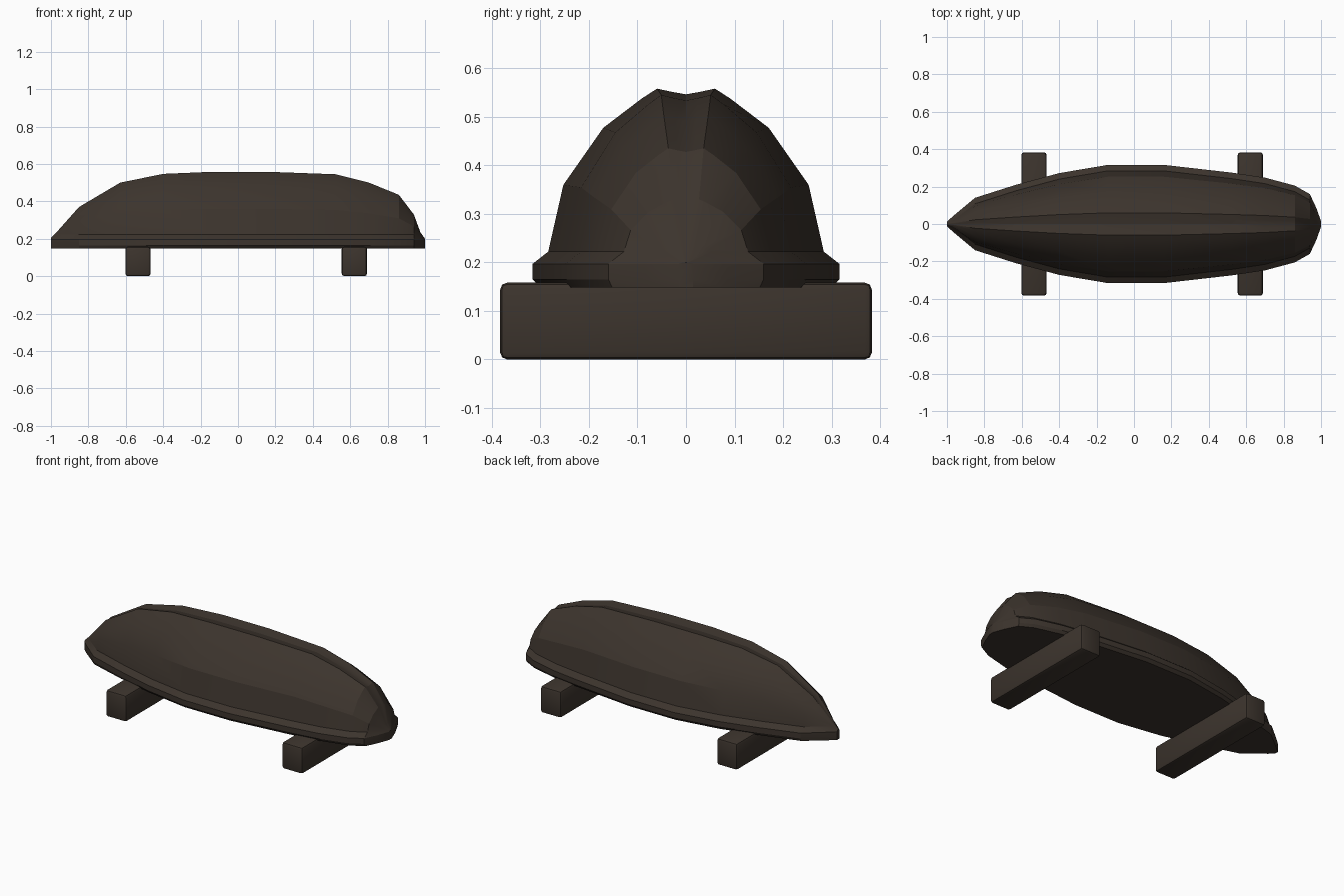
import bpy
import bmesh

cube = bpy.data.objects.get("Cube")
if cube:
    bpy.data.objects.remove(cube, do_unlink=True)

wood = bpy.data.materials.new("dark brown wood")
wood.use_nodes = True
colour = (0.045, 0.034, 0.026, 1)
wood.diffuse_color = colour
wood.node_tree.nodes["Principled BSDF"].inputs["Base Color"].default_value = colour


def finish(bm, name):
    bmesh.ops.recalc_face_normals(bm, faces=bm.faces)
    mesh = bpy.data.meshes.new(name)
    bm.to_mesh(mesh)
    bm.free()
    mesh.materials.append(wood)
    obj = bpy.data.objects.new(name, mesh)
    bpy.context.collection.objects.link(obj)
    return obj


def smooth(obj, angle):
    bpy.ops.object.select_all(action='DESELECT')
    obj.select_set(True)
    bpy.context.view_layer.objects.active = obj
    bpy.ops.object.shade_smooth_by_angle(angle=angle)


# Upturned hull: stations along the length (x, half width, ridge height)
BOTTOM, RAIL_TOP = 0.148, 0.222
stations = [
    (-1, 0.012, 0.205), (-0.97, 0.04, 0.235), (-0.85, 0.14, 0.37),
    (-0.63, 0.21, 0.5), (-0.4, 0.272, 0.547), (-0.14, 0.316, 0.558),
    (0.16, 0.316, 0.558), (0.52, 0.275, 0.545), (0.7, 0.248, 0.5),
    (0.86, 0.205, 0.435), (0.94, 0.16, 0.33), (0.975, 0.085, 0.235),
    (1, 0.015, 0.2),
]
# Shell section as fractions of width and height, ending in the keel groove
shell = [(0.89, 0.41), (0.6, 0.76), (0.32, 0.94), (0.21, 1.0), (0.1, 0.98)]


def section(width, height):
    """Half section from the rail underside up to the groove."""
    inner = max(width - 0.032, width * 0.4)
    base = min(RAIL_TOP, height)
    half = [(width * 0.95, BOTTOM), (width, 0.165),
            (width, min(0.197, height)), (inner, base)]
    half += [(inner * f, base + (height - base) * g) for f, g in shell]
    middle = (0, base + (height - base) * 0.965)
    return half + [middle] + [(-y, z) for y, z in reversed(half)]


bm = bmesh.new()
rings = [[bm.verts.new((x, y, z)) for y, z in section(w, h)] for x, w, h in stations]
for a, b in zip(rings, rings[1:]):
    for i in range(len(a)):
        j = (i + 1) % len(a)
        bm.faces.new((a[i], a[j], b[j], b[i]))
bm.faces.new(rings[0])
bm.faces.new(rings[-1])
smooth(finish(bm, "upturned_hull"), 0.35)

# Two support beams across the hull
for name, x in (("bow_support_beam", -0.535), ("stern_support_beam", 0.622)):
    bm = bmesh.new()
    bmesh.ops.create_cube(bm, size=1)
    for v in bm.verts:
        v.co.x = x + v.co.x * 0.135
        v.co.y *= 0.766
        v.co.z = (v.co.z + 0.5) * 0.158
    bmesh.ops.bevel(bm, geom=bm.edges[:], offset=0.014, segments=2,
                    profile=0.5, affect='EDGES')
    smooth(finish(bm, name), 0.6)
